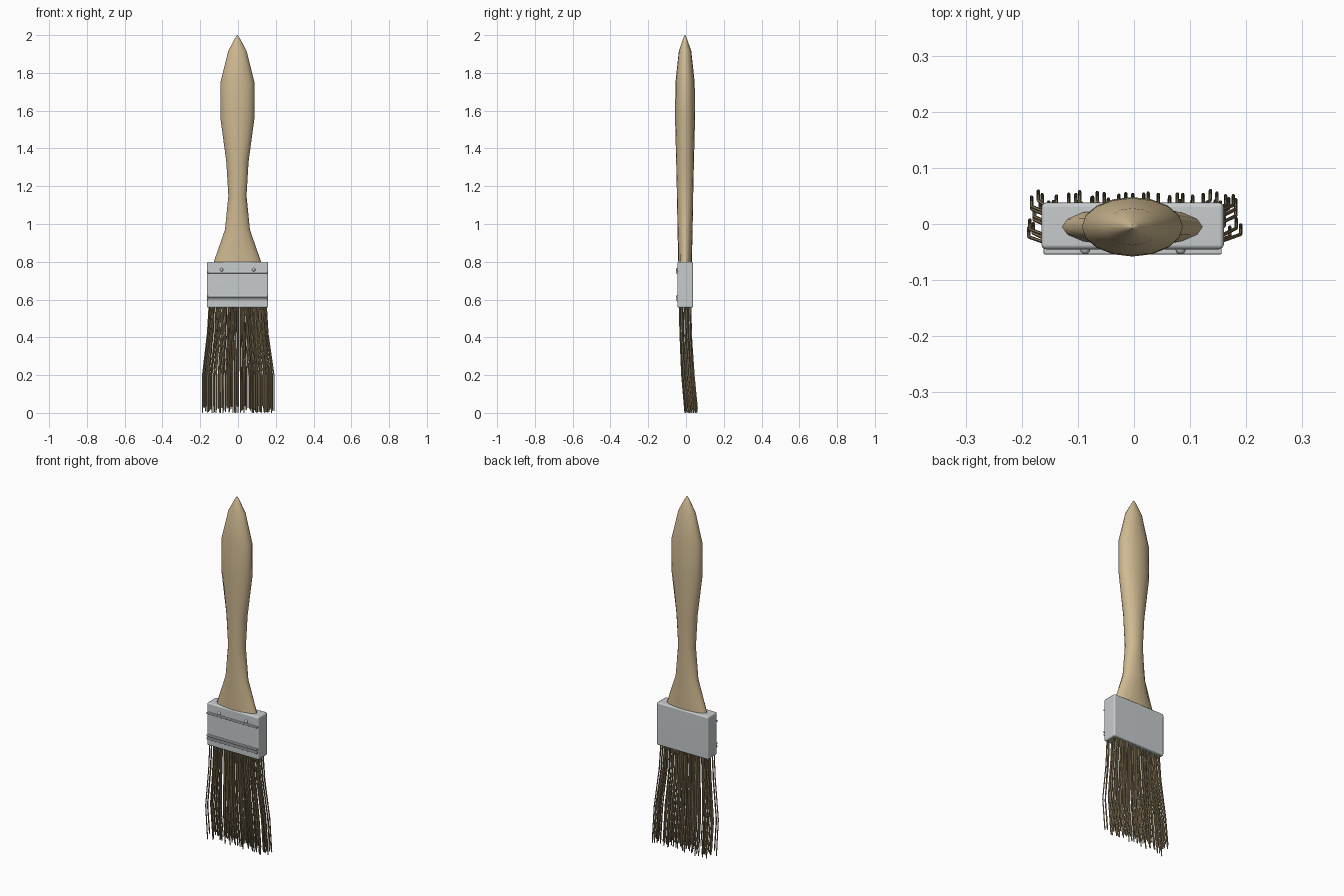
import bpy, bmesh, math, random
from mathutils import Vector, Matrix

if "Cube" in bpy.data.objects:
    bpy.data.objects.remove(bpy.data.objects["Cube"])

random.seed(4)


def material(name, rgb):
    m = bpy.data.materials.new(name)
    m.diffuse_color = (*rgb, 1)
    m.use_nodes = True
    m.node_tree.nodes["Principled BSDF"].inputs["Base Color"].default_value = m.diffuse_color
    return m


WOOD = material("pale wood", (0.62, 0.485, 0.285))
METAL = material("grey metal", (0.57, 0.60, 0.61))
HAIR = material("brown bristle", (0.40, 0.30, 0.165))


def finish(bm, name, mat, angle=40):
    bmesh.ops.recalc_face_normals(bm, faces=bm.faces[:])
    me = bpy.data.meshes.new(name)
    bm.to_mesh(me)
    bm.free()
    me.materials.append(mat)
    ob = bpy.data.objects.new(name, me)
    bpy.context.collection.objects.link(ob)
    bpy.ops.object.select_all(action='DESELECT')
    ob.select_set(True)
    bpy.context.view_layer.objects.active = ob
    bpy.ops.object.shade_smooth_by_angle(angle=math.radians(angle))
    return ob


def loft(bm, rings):
    """Skin a list of point rings and cap both ends."""
    rows = [[bm.verts.new(p) for p in ring] for ring in rings]
    n = len(rows[0])
    for a, b in zip(rows, rows[1:]):
        for i in range(n):
            j = (i + 1) % n
            bm.faces.new((a[i], a[j], b[j], b[i]))
    bm.faces.new(rows[0])
    bm.faces.new(rows[-1])


def ellipse(cx, cy, z, rx, ry, n):
    return [(cx + rx * math.cos(2 * math.pi * i / n),
             cy + ry * math.sin(2 * math.pi * i / n), z) for i in range(n)]


def box(name, lo, hi, mat, bevel):
    lo, hi = Vector(lo), Vector(hi)
    bm = bmesh.new()
    bmesh.ops.create_cube(bm, size=1)
    bmesh.ops.scale(bm, vec=hi - lo, verts=bm.verts)
    bmesh.ops.translate(bm, vec=(lo + hi) / 2, verts=bm.verts)
    bmesh.ops.bevel(bm, geom=bm.edges[:], offset=bevel, segments=2,
                    profile=0.5, affect='EDGES')
    ob = finish(bm, name, mat)
    ob.modifiers.new("flat_sides", 'WEIGHTED_NORMAL')
    return ob


# Handle: elliptical sections (z, half width, half depth)
profile = [(0.79, 0.127, 0.036), (0.80, 0.125, 0.036), (0.97, 0.066, 0.040),
           (1.15, 0.048, 0.043), (1.33, 0.059, 0.047), (1.56, 0.090, 0.053),
           (1.75, 0.090, 0.051), (1.915, 0.049, 0.033), (1.985, 0.012, 0.009),
           (2.0, 0.002, 0.002)]
bm = bmesh.new()
loft(bm, [ellipse(-0.003, -0.005, z, rx, ry, 16) for z, rx, ry in profile])
finish(bm, "handle", WOOD, 60)

# Metal ferrule with raised ridges on the front
box("ferrule", (-0.165, -0.045, 0.557), (0.16, 0.038, 0.80), METAL, 0.008)
for k, z in enumerate((0.744, 0.617, 0.600)):
    box(f"ferrule_ridge_{k + 1}", (-0.161, -0.054, z - 0.005),
        (0.156, -0.040, z + 0.005), METAL, 0.002)

# Small nail heads
for side, x in (("left", -0.087), ("right", 0.083)):
    bm = bmesh.new()
    bmesh.ops.create_uvsphere(bm, u_segments=12, v_segments=8, radius=1,
                              matrix=Matrix.Translation((x, -0.045, 0.758))
                              @ Matrix.Diagonal((0.009, 0.009, 0.009, 1)))
    finish(bm, "nail_" + side, METAL)

# Bristles: flaring out to the sides, then swept back at the tips
bm = bmesh.new()
COLS, ROWS, R = 25, 5, 0.0031
for r in range(ROWS):
    for c in range(COLS):
        x = -0.150 + 0.297 * c / (COLS - 1) + random.uniform(-0.005, 0.005)
        y = -0.032 + 0.054 * r / (ROWS - 1) + random.uniform(-0.004, 0.004)
        flare = random.uniform(1.20, 1.27)
        back = random.uniform(0.011, 0.018)
        tip = 0.004 + (random.uniform(0.0, 0.04) if (r + c) % 7 else 0.0)
        path = [(x, y, 0.57, R), (x * 1.06, y + 0.003, 0.42, R),
                (x * flare, y + back, 0.20, R),
                (x * flare, y + back + 0.017, tip, R),
                (x * flare, y + back + 0.017, tip - 0.004, R * 0.5)]
        loft(bm, [ellipse(px, py, z, rad, rad, 6) for px, py, z, rad in path])
finish(bm, "bristles", HAIR, 50)
